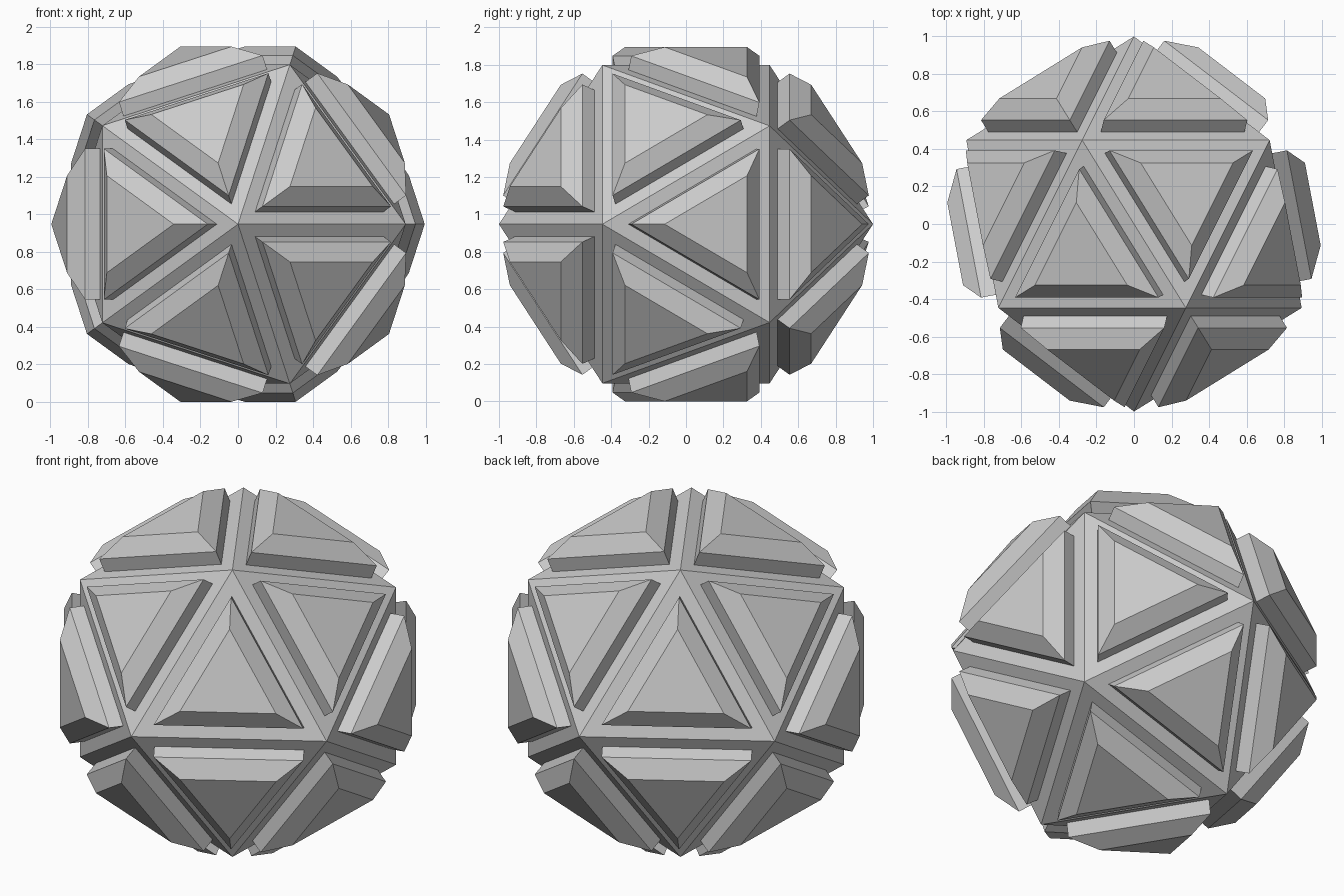
import bpy, bmesh
from math import radians
from mathutils import Matrix

if "Cube" in bpy.data.objects:
    bpy.data.objects.remove(bpy.data.objects["Cube"])

PANEL_INSET, WALL = 0.071, 0.08       # groove half-width, straight wall height
BEVEL_INSET, BEVEL_RISE = 0.083, 0.082
CENTRE_Z = 0.948

# Core: a 20-sided ball with one vertex pointing to the front
bm = bmesh.new()
bmesh.ops.create_icosphere(bm, subdivisions=1, radius=1.0,
                           matrix=Matrix.Rotation(radians(90), 4, 'X'))
bm.normal_update()

# Grooves: inset each triangle to leave flat strips along the edges
panels = bm.faces[:]
bmesh.ops.inset_individual(bm, faces=panels, thickness=PANEL_INSET,
                           use_even_offset=True)

# Raised panels: straight walls
panels = bmesh.ops.extrude_discrete_faces(bm, faces=panels)["faces"]
bm.normal_update()
for f in panels:
    bmesh.ops.translate(bm, verts=f.verts[:], vec=f.normal * WALL)

# Panel tops: sloping bevel up to a smaller flat triangle
bm.normal_update()
bmesh.ops.inset_individual(bm, faces=panels, thickness=BEVEL_INSET,
                           use_even_offset=True)
bm.normal_update()
for f in panels:
    bmesh.ops.translate(bm, verts=f.verts[:], vec=f.normal * BEVEL_RISE)

bmesh.ops.recalc_face_normals(bm, faces=bm.faces[:])
mesh = bpy.data.meshes.new("panelled_ball")
bm.to_mesh(mesh)
bm.free()
ball = bpy.data.objects.new("panelled_ball", mesh)
ball.location.z = CENTRE_Z
bpy.context.collection.objects.link(ball)
